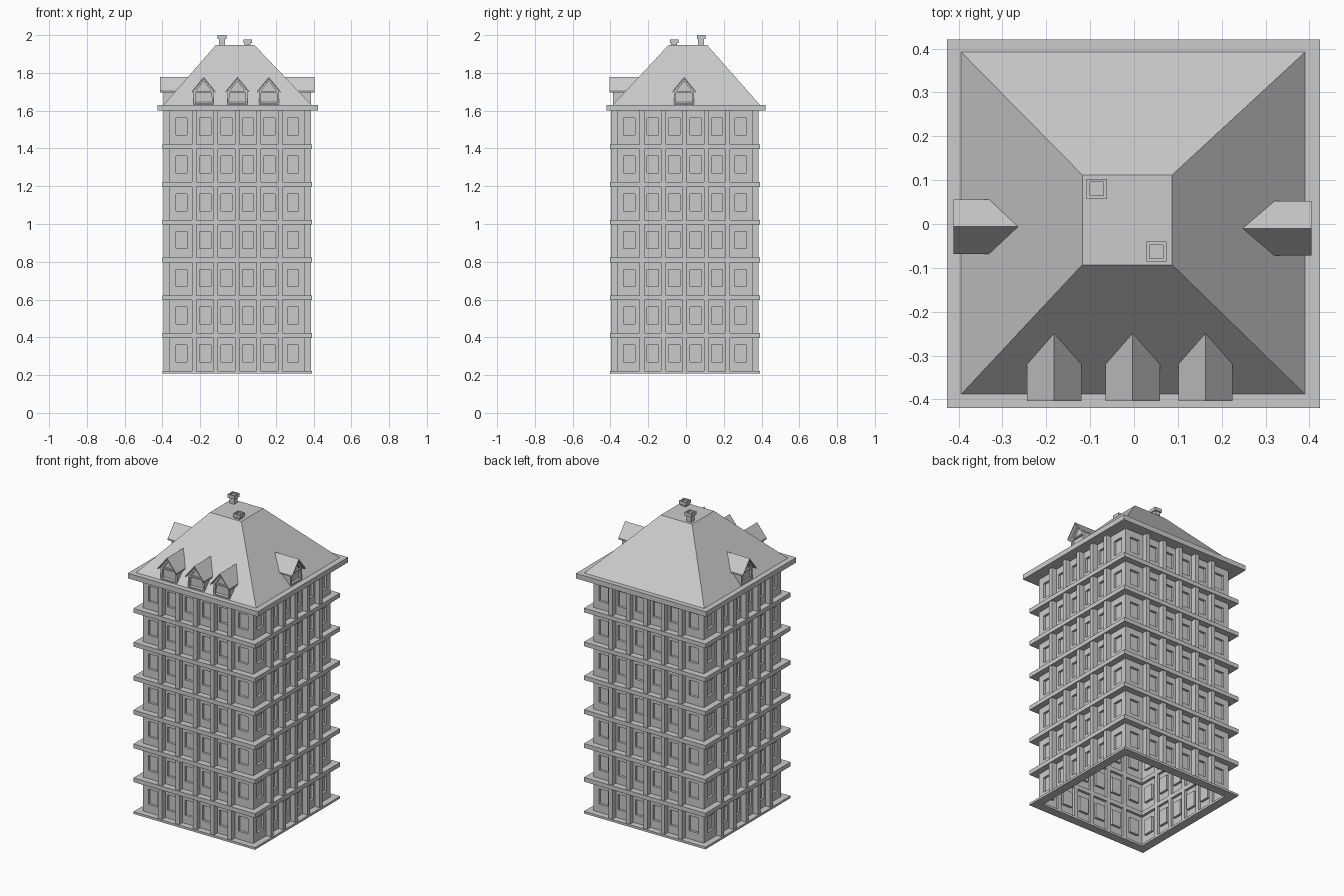
import bpy, bmesh, math
from mathutils import Matrix, Vector

if "Cube" in bpy.data.objects:
    bpy.data.objects.remove(bpy.data.objects["Cube"])

CX, CY = -0.004, -0.006          # tower axis
Z0, ZTOP, STEP = 0.209, 1.60, 0.2
WALL, LEDGE = 0.36, 0.397        # half widths
BAYS = [-0.295, -0.17, -0.057, 0.057, 0.17, 0.295]
POSTS = [-0.227, -0.1135, 0.0, 0.1135, 0.227]
SIDES = [Matrix.Translation((CX, CY, 0)) @ Matrix.Rotation(i * math.pi / 2, 4, 'Z') for i in range(4)]


def finish(name, bm, normals=True):
    if normals:
        bmesh.ops.recalc_face_normals(bm, faces=bm.faces)
    me = bpy.data.meshes.new(name)
    bm.to_mesh(me)
    bm.free()
    ob = bpy.data.objects.new(name, me)
    bpy.context.collection.objects.link(ob)
    return ob


def box(bm, x0, x1, y0, y1, z0, z1, m=Matrix()):
    t = Matrix.Translation(((x0 + x1) / 2, (y0 + y1) / 2, (z0 + z1) / 2))
    s = Matrix.Diagonal((x1 - x0, y1 - y0, z1 - z0, 1))
    bmesh.ops.create_cube(bm, size=1, matrix=m @ t @ s)


def ring(bm, cx, cy, outer, inner, z0, z1):
    """Square frame, open in the middle."""
    rows = []
    for h, z in ((outer, z0), (outer, z1), (inner, z1), (inner, z0)):
        rows.append([bm.verts.new((cx + sx * h, cy + sy * h, z))
                     for sx, sy in ((-1, -1), (1, -1), (1, 1), (-1, 1))])
    for i in range(4):
        a, b = rows[i], rows[(i + 1) % 4]
        for j in range(4):
            k = (j + 1) % 4
            bm.faces.new((a[j], a[k], b[k], b[j]))


# Walls: an open shell with sunken windows on every floor
bm = bmesh.new()
xs = [-WALL] + [c + s * 0.03 for c in BAYS for s in (-1, 1)] + [WALL]
zs = [Z0] + [0.2 + STEP * i + h for i in range(7) for h in (0.07, 0.16)] + [ZTOP]
panes = []
for m in SIDES:
    grid = [[bm.verts.new(m @ Vector((x, -WALL, z))) for x in xs] for z in zs]
    inward = m.to_3x3() @ Vector((0, 0.014, 0))
    for r in range(len(zs) - 1):
        for c in range(len(xs) - 1):
            f = bm.faces.new((grid[r][c], grid[r][c + 1], grid[r + 1][c + 1], grid[r + 1][c]))
            if r % 2 and c % 2:
                panes.append((f, inward))
for f, inward in panes:
    new = bmesh.ops.extrude_discrete_faces(bm, faces=[f])['faces'][0]
    bmesh.ops.translate(bm, verts=new.verts, vec=inward)
finish("walls", bm, normals=False)

# Ledges between the floors
bm = bmesh.new()
ring(bm, CX, CY, LEDGE, 0.345, Z0, 0.222)
for i in range(1, 7):
    ring(bm, CX, CY, LEDGE, 0.345, 0.197 + STEP * i, 0.222 + STEP * i)
finish("floor_ledges", bm)

# Upright posts between the windows
bm = bmesh.new()
for m in SIDES:
    for x in POSTS:
        for i in range(7):
            box(bm, x - 0.0125, x + 0.0125, -0.391, -0.345, 0.222 + STEP * i, 0.397 + STEP * i + 0.003 * (i == 6), m)
finish("posts", bm)

# Eaves slab
bm = bmesh.new()
box(bm, -0.426, 0.424, -0.42, 0.421, ZTOP, 1.63)
finish("eaves", bm)

# Main hipped roof with a flat top
bm = bmesh.new()
lo = [bm.verts.new((x, y, 1.63)) for x, y in ((-0.394, -0.388), (0.39, -0.388), (0.39, 0.392), (-0.394, 0.392))]
hi = [bm.verts.new((x, y, 1.947)) for x, y in ((-0.118, -0.093), (0.087, -0.093), (0.087, 0.112), (-0.118, 0.112))]
bm.faces.new(hi)
bm.faces.new(lo[::-1])
for j in range(4):
    k = (j + 1) % 4
    bm.faces.new((lo[j], lo[k], hi[k], hi[j]))
finish("main_roof", bm)


def dormer(tag, m):
    # Gabled wall with a sunken front
    bm = bmesh.new()
    prof = [(-0.053, 1.63), (0.053, 1.63), (0.053, 1.705), (0, 1.769), (-0.053, 1.705)]
    a = [bm.verts.new(m @ Vector((x, -0.387, z))) for x, z in prof]
    b = [bm.verts.new(m @ Vector((x, -0.25, z))) for x, z in prof]
    front = bm.faces.new(a)
    bm.faces.new(b[::-1])
    for j in range(5):
        k = (j + 1) % 5
        bm.faces.new((a[k], a[j], b[j], b[k]))
    bmesh.ops.recalc_face_normals(bm, faces=bm.faces)
    bmesh.ops.inset_region(bm, faces=[front], thickness=0.012, depth=0)
    new = bmesh.ops.extrude_discrete_faces(bm, faces=[front])['faces'][0]
    bmesh.ops.translate(bm, verts=new.verts, vec=m.to_3x3() @ Vector((0, 0.012, 0)))
    box(bm, -0.042, 0.042, -0.386, -0.37, 1.696, 1.704, m)
    finish(tag + "_wall", bm, normals=False)
    # Overhanging roof that dies into the main slope
    bm = bmesh.new()
    rows = []
    for d in (0, 0.008):
        rows.append([bm.verts.new(m @ Vector((x, y, z - d))) for x, y, z in (
            (-0.062, -0.405, 1.703), (0, -0.405, 1.779), (0.062, -0.405, 1.703),
            (0.062, -0.319, 1.703), (0, -0.248, 1.779), (-0.062, -0.319, 1.703))])
    t, u = rows
    for q in ((0, 1, 4, 5), (1, 2, 3, 4)):
        bm.faces.new([t[i] for i in q])
        bm.faces.new([u[i] for i in reversed(q)])
    for j in range(6):
        k = (j + 1) % 6
        bm.faces.new((t[k], t[j], u[j], u[k]))
    finish(tag + "_roof", bm)


# Three front dormers and one on each side
for i, x in enumerate((-0.182, -0.003, 0.163)):
    dormer("front_dormer_%d" % (i + 1), Matrix.Translation((x, 0.001, 0)))
dormer("right_dormer", Matrix.Translation((0, -0.01, 0)) @ Matrix.Rotation(math.pi / 2, 4, 'Z'))
dormer("left_dormer", Matrix.Translation((-0.007, -0.006, 0)) @ Matrix.Rotation(-math.pi / 2, 4, 'Z'))

# Chimneys: shaft and hollow cap
for tag, x, y, top in (("tall", -0.085, 0.08, 2.0), ("short", 0.051, -0.063, 1.977)):
    bm = bmesh.new()
    box(bm, x - 0.016, x + 0.016, y - 0.016, y + 0.016, 1.94, top - 0.01)
    ring(bm, x, y, 0.023, 0.0155, top - 0.02, top)
    finish(tag + "_chimney", bm)
